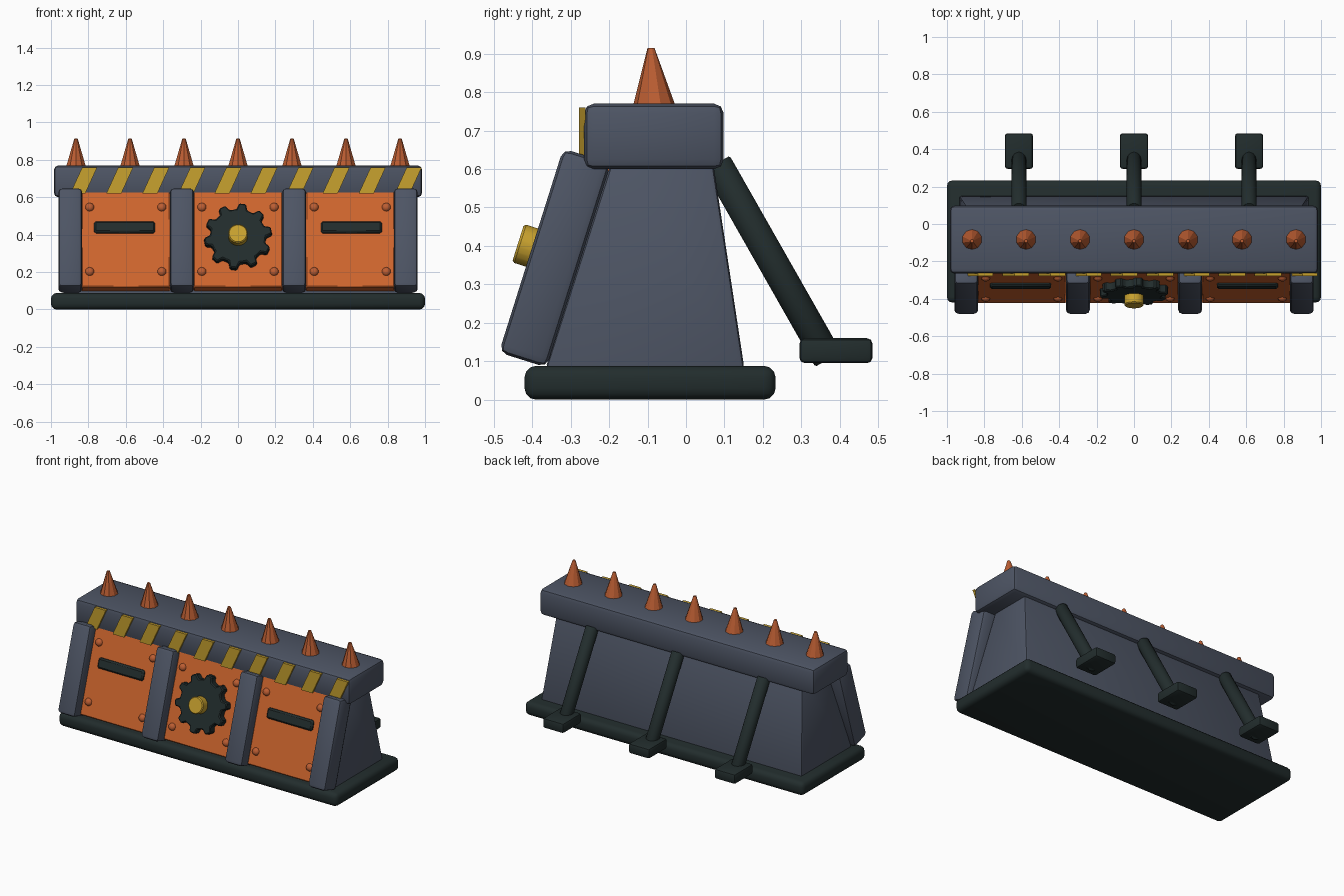
import bpy, bmesh, math
from mathutils import Matrix, Vector

if "Cube" in bpy.data.objects:
    bpy.data.objects.remove(bpy.data.objects["Cube"])


def material(name, rgb):
    m = bpy.data.materials.new(name)
    m.diffuse_color = (*rgb, 1)
    m.use_nodes = True
    m.node_tree.nodes["Principled BSDF"].inputs["Base Color"].default_value = m.diffuse_color
    return m


SLATE = material("slate metal", (0.075, 0.090, 0.128))
DARK = material("dark iron", (0.016, 0.026, 0.026))
ORANGE = material("orange plate", (0.62, 0.13, 0.027))
RUST = material("rust orange", (0.50, 0.11, 0.032))
YELLOW = material("warning yellow", (0.58, 0.36, 0.028))

# Sloped front frame: local x = right, local y = up the slope, local z = outward
TILT = math.radians(17.5)
S, C = math.sin(TILT), math.cos(TILT)
FRONT = Matrix(((1, 0, 0, 0), (0, S, -C, -0.279), (0, C, S, 0.349), (0, 0, 0, 1)))


def finish(name, bm, mat, matrix=None, bevel=0, segments=2, angle=40):
    if bevel:
        bmesh.ops.bevel(bm, geom=bm.edges[:], offset=bevel, segments=segments,
                        profile=0.5, affect='EDGES', clamp_overlap=True)
    if matrix is not None:
        bm.transform(matrix)
    bmesh.ops.recalc_face_normals(bm, faces=bm.faces[:])
    me = bpy.data.meshes.new(name)
    bm.to_mesh(me)
    bm.free()
    me.materials.append(mat)
    me.shade_smooth()
    me.set_sharp_from_angle(angle=math.radians(angle))
    ob = bpy.data.objects.new(name, me)
    bpy.context.collection.objects.link(ob)
    return ob


def box(name, lo, hi, mat, bevel=0, matrix=None, segments=2):
    bm = bmesh.new()
    bmesh.ops.create_cube(bm, size=1)
    lo, hi = Vector(lo), Vector(hi)
    for v in bm.verts:
        v.co = Vector([(lo[i] + hi[i]) / 2 + v.co[i] * (hi[i] - lo[i]) for i in range(3)])
    return finish(name, bm, mat, matrix, bevel, segments)


def prism(name, pts, z0, z1, mat, matrix=None, bevel=0):
    bm = bmesh.new()
    f = bm.faces.new([bm.verts.new((x, y, z0)) for x, y in pts])
    ext = bmesh.ops.extrude_face_region(bm, geom=[f])["geom"]
    bmesh.ops.translate(bm, vec=(0, 0, z1 - z0),
                        verts=[g for g in ext if isinstance(g, bmesh.types.BMVert)])
    return finish(name, bm, mat, matrix, bevel, 1, 30)


def cylinder(name, a, b, r, mat, sides=20, bevel=0):
    a, b = Vector(a), Vector(b)
    bm = bmesh.new()
    bmesh.ops.create_cone(bm, cap_ends=True, segments=sides, radius1=r, radius2=r,
                          depth=(b - a).length)
    m = Matrix.Translation((a + b) / 2) @ (b - a).to_track_quat('Z', 'Y').to_matrix().to_4x4()
    return finish(name, bm, mat, m, bevel, 1)


# Ground slab and top beam
box("base_slab", (-1, -0.42, 0), (1, 0.233, 0.088), DARK, 0.03, segments=3)
box("top_beam", (-0.985, -0.265, 0.60), (0.985, 0.098, 0.77), SLATE, 0.025)

# Tapered wall body
bm = bmesh.new()
bmesh.ops.create_cube(bm, size=2)
for v in bm.verts:
    top = v.co.z > 0
    front = v.co.y < 0
    v.co.x *= 0.88 if top else 0.935
    v.co.y = (-0.187 if front else 0.067) if top else (-0.366 if front else 0.152)
    v.co.z = 0.64 if top else 0.08
finish("wall_body", bm, SLATE, None, 0.012)

# Sloped posts on the front
for i, x in enumerate((-0.897, -0.30, 0.30, 0.897)):
    box(f"front_post_{i}", (x - 0.064, -0.278, 0), (x + 0.064, 0.278, 0.13), SLATE, 0.022, FRONT)

# Front panels with rivets
for i, px in enumerate((-0.6, 0, 0.6)):
    box(f"front_panel_{i}", (px - 0.238, -0.263, -0.01), (px + 0.238, 0.285, 0.07),
        ORANGE, 0.006, FRONT, 1)
    for sx in (-1, 1):
        for u in (-0.175, 0.186):
            bm = bmesh.new()
            bmesh.ops.create_uvsphere(bm, u_segments=10, v_segments=6, radius=0.024)
            finish("panel_rivet", bm, RUST,
                   FRONT @ Matrix.Translation((px + sx * 0.193, u, 0.07))
                   @ Matrix.Diagonal((1, 1, 0.7, 1)))

# Viewing slots on the outer panels
for i, x in enumerate((-0.606, 0.606)):
    box(f"viewing_slot_{i}", (x - 0.163, 0.038, 0.06), (x + 0.163, 0.103, 0.088), DARK, 0.01, FRONT, 1)

# Gear wheel with ten teeth, and its hub
gear = []
for t in range(10):
    for da, r in ((-11, 0.150), (-6, 0.182), (6, 0.182), (11, 0.150)):
        a = math.radians(t * 36 + 10 + da)
        gear.append((r * math.cos(a), 0.012 + r * math.sin(a)))
prism("gear_wheel", gear, 0.06, 0.115, DARK, FRONT, 0.006)
cylinder("gear_hub", FRONT @ Vector((0, 0.008, 0.10)), FRONT @ Vector((0, 0.008, 0.168)),
         0.053, YELLOW, 20, 0.006)

# Slanted warning stripes on the beam
upright = Matrix.Rotation(math.radians(90), 4, 'X')
for i in range(10):
    x = -0.825 + i * 0.1928
    pts = [(x - 0.072, 0.62), (x + 0.008, 0.62), (x + 0.072, 0.76), (x - 0.008, 0.76)]
    prism(f"warning_stripe_{i}", pts, 0.262, 0.278, YELLOW, upright)

# Spikes along the top
for i in range(7):
    bm = bmesh.new()
    bmesh.ops.create_cone(bm, cap_ends=True, segments=10, radius1=0.058, radius2=0.009, depth=0.16)
    for v in bm.verts:
        if v.co.z > 0:
            v.co.y -= 0.009
    finish(f"spike_{i}", bm, RUST, Matrix.Translation((-0.866 + i * 0.2887, -0.082, 0.835)), angle=20)

# Rear braces and their feet
for i, x in enumerate((-0.615, 0, 0.615)):
    cylinder(f"rear_brace_{i}", (x, 0.37, 0.105), (x, 0.08, 0.615), 0.04, DARK, 16, 0.005)
    box(f"brace_foot_{i}", (x - 0.075, 0.295, 0.095), (x + 0.075, 0.485, 0.16), DARK, 0.014)
